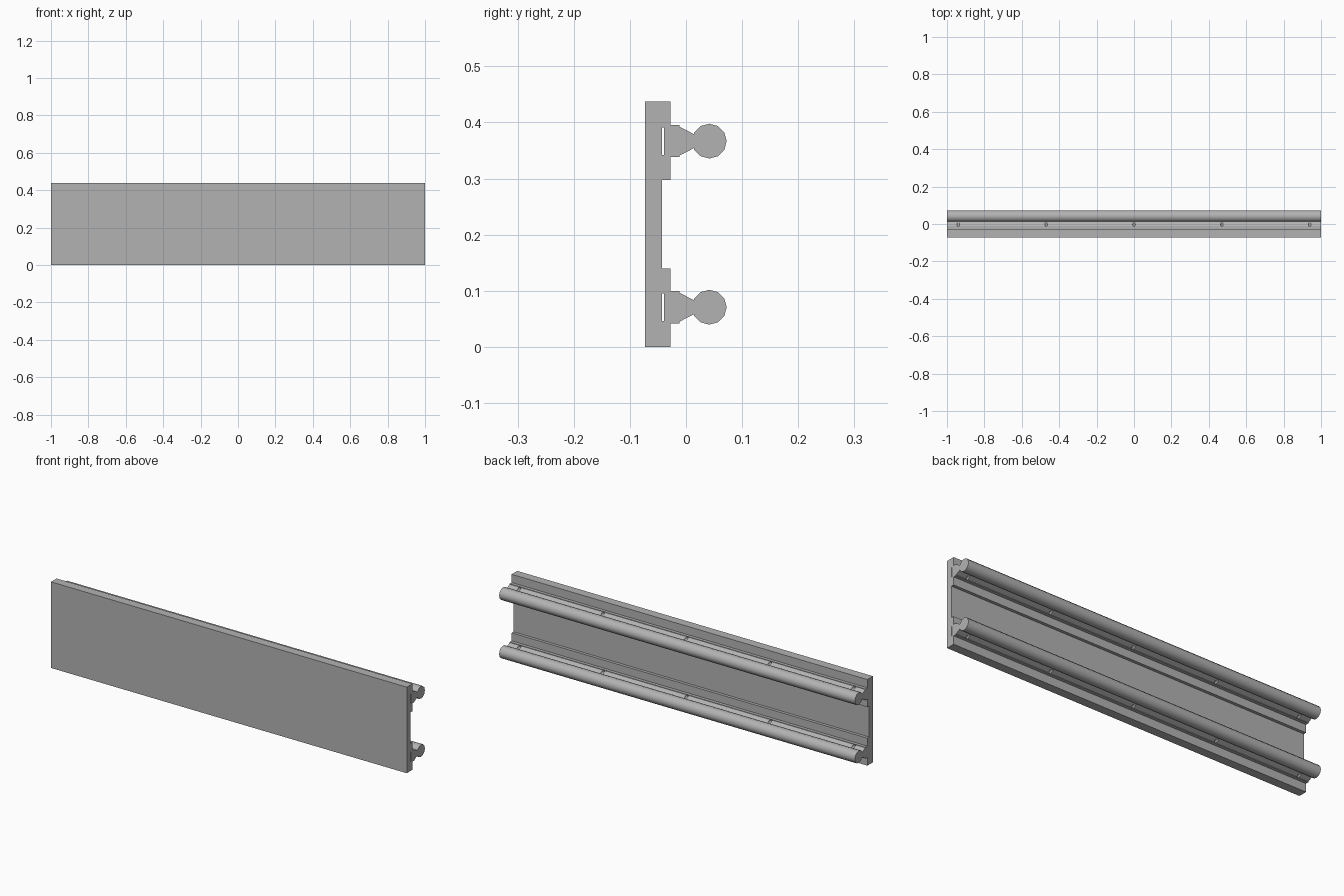
import bpy, bmesh, math
from mathutils import Matrix

cube = bpy.data.objects.get("Cube")
if cube:
    bpy.data.objects.remove(cube, do_unlink=True)

HALF = 1.0
MID = 0.2187
RAIL_Z = (MID - 0.148, MID + 0.148)
ROD_Y, ROD_R = 0.0415, 0.031

grey = bpy.data.materials.new("machined grey")
grey.use_nodes = True
grey.diffuse_color = (0.45, 0.45, 0.45, 1)
grey.node_tree.nodes["Principled BSDF"].inputs["Base Color"].default_value = (0.45, 0.45, 0.45, 1)


def finish(name, bm):
    bmesh.ops.recalc_face_normals(bm, faces=bm.faces)
    mesh = bpy.data.meshes.new(name)
    bm.to_mesh(mesh)
    bm.free()
    mesh.materials.append(grey)
    obj = bpy.data.objects.new(name, mesh)
    bpy.context.collection.objects.link(obj)
    return obj


def extrude_profile(name, points):
    """Extrude a closed (y, z) outline along the full length."""
    bm = bmesh.new()
    face = bm.faces.new([bm.verts.new((-HALF, y, z)) for y, z in points])
    new = bmesh.ops.extrude_face_region(bm, geom=[face])["geom"]
    verts = [v for v in new if isinstance(v, bmesh.types.BMVert)]
    bmesh.ops.translate(bm, verts=verts, vec=(2 * HALF, 0, 0))
    return finish(name, bm)


def mirrored(half, centre):
    """Complete a half outline of (y, offset) by mirroring it about a height."""
    return ([(y, centre - h) for y, h in half]
            + [(y, centre + h) for y, h in reversed(half)])


# Back plate: shallow recess in the middle and a groove for each rail
front, floor, back = -0.073, -0.043, -0.028
groove = 0.0287
lo = MID - RAIL_Z[0]
extrude_profile("plate", mirrored([
    (front, MID), (back, MID),
    (back, lo + groove), (floor, lo + groove),
    (floor, lo - groove), (back, lo - groove),
    (back, 0.079), (floor, 0.079)], MID))

for side, z in zip(("lower", "upper"), RAIL_Z):
    # Rail support: relieved foot, square base, tapered neck
    support = extrude_profile(side + "_support", mirrored([
        (-0.0395, 0.0245), (floor, 0.0245), (floor, groove),
        (-0.012, groove), (-0.012, 0.026), (0.014, 0.0125)], z))

    # Mounting holes through the shoulders
    bm = bmesh.new()
    for i in range(5):
        for s in (-1, 1):
            place = Matrix.Translation((-0.94 + 0.47 * i, 0, z + s * 0.021))
            bmesh.ops.create_cone(bm, cap_ends=True, segments=12, radius1=0.007,
                                  radius2=0.007, depth=0.04,
                                  matrix=place @ Matrix.Rotation(math.pi / 2, 4, "X"))
    cutter = finish(side + "_hole_cutter", bm)
    cutter.hide_render = True
    cutter.hide_viewport = True
    cutter.display_type = "WIRE"
    cut = support.modifiers.new("mounting holes", "BOOLEAN")
    cut.operation = "DIFFERENCE"
    cut.solver = "EXACT"
    cut.object = cutter

    # Round guide rod
    bm = bmesh.new()
    bmesh.ops.create_cone(bm, cap_ends=True, segments=12, radius1=ROD_R,
                          radius2=ROD_R, depth=2 * HALF,
                          matrix=Matrix.Translation((0, ROD_Y, z))
                          @ Matrix.Rotation(math.pi / 2, 4, "Y"))
    rod = finish(side + "_rod", bm)
    bpy.ops.object.select_all(action="DESELECT")
    rod.select_set(True)
    bpy.context.view_layer.objects.active = rod
    bpy.ops.object.shade_smooth_by_angle(angle=math.radians(40))
